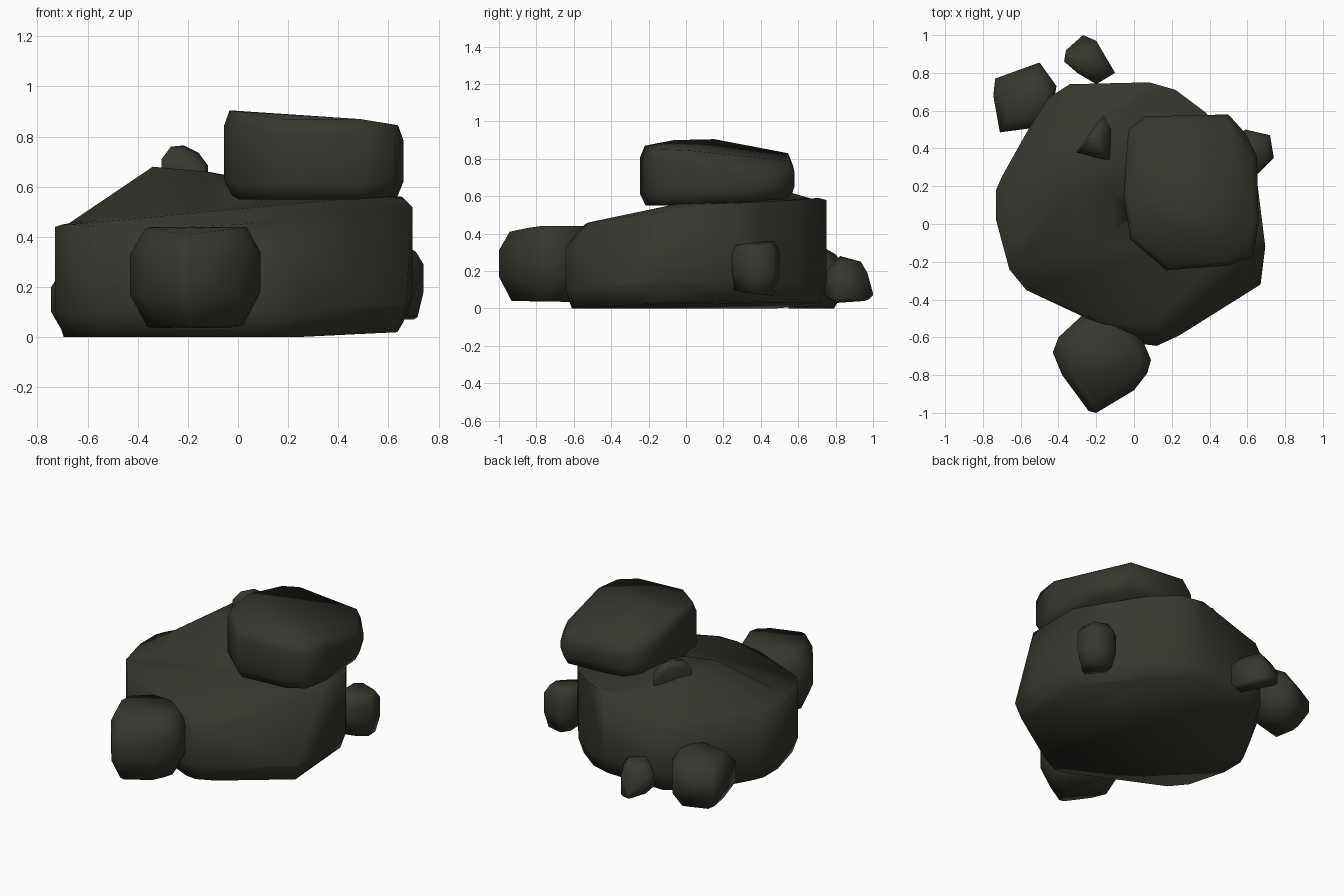
import bpy, bmesh, math

stone = bpy.data.materials.new("dark olive stone")
stone.diffuse_color = (0.039, 0.038, 0.029, 1)


def rings(outline, low, high, scale_low, scale_high):
    """Outline rows are x, y, bottom, top; the widest band sits between low and high."""
    cx = (min(p[0] for p in outline) + max(p[0] for p in outline)) / 2
    cy = (min(p[1] for p in outline) + max(p[1] for p in outline)) / 2
    pts = []
    for x, y, zb, zt in outline:
        for z, s in ((zb, scale_low), (zb + low, 1), (zt - high, 1), (zt, scale_high)):
            pts.append((cx + (x - cx) * s, cy + (y - cy) * s, z))
    return pts


def finish(me):
    for p in me.polygons:
        p.use_smooth = True
    me.set_sharp_from_angle(angle=math.radians(80))


def rock(name, pts):
    """Wrap one convex stone around the points."""
    bm = bmesh.new()
    verts = [bm.verts.new(p) for p in pts]
    res = bmesh.ops.convex_hull(bm, input=verts, use_existing_faces=False)
    loose = {g for g in res["geom_interior"] + res["geom_unused"]
             if isinstance(g, bmesh.types.BMVert)}
    bmesh.ops.delete(bm, geom=list(loose), context='VERTS')
    bmesh.ops.recalc_face_normals(bm, faces=bm.faces[:])
    me = bpy.data.meshes.new(name)
    bm.to_mesh(me)
    bm.free()
    me.materials.append(stone)
    finish(me)
    ob = bpy.data.objects.new(name, me)
    bpy.context.collection.objects.link(ob)
    return ob


# Large base boulder: tilted slab plus a raised hump on the left
base = [(-.73, .02, 0, .44), (-.73, .18, 0, .44), (-.70, .25, 0, .44),
        (-.56, .50, 0, .43), (-.45, .67, .02, .42), (-.34, .74, .02, .45),
        (.08, .75, .03, .58), (.22, .71, .03, .59), (.38, .59, .03, .58),
        (.52, .40, .04, .57), (.655, .20, .04, .56), (.66, -.02, .04, .55),
        (.695, -.12, .06, .52), (.67, -.32, .02, .13), (.24, -.59, 0, .35),
        (.12, -.645, 0, .33), (.04, -.635, 0, .31), (-.20, -.51, 0, .44),
        (-.57, -.35, 0, .44), (-.66, -.24, 0, .45), (-.70, -.08, 0, .45)]
front_lip = [(.0, -.54, .45), (.12, -.52, .46), (.58, -.02, .565)]
hump = [(-.34, .16, .68), (-.13, .18, .66), (-.35, .45, .65), (-.12, .42, .66),
        (-.71, .10, .43), (-.66, .28, .42), (-.55, .46, .42), (-.43, .66, .41),
        (-.33, .72, .44), (-.60, -.10, .45), (-.40, -.08, .49), (-.20, -.12, .49),
        (.0, .05, .53), (.30, .30, .55), (.10, .73, .57), (.34, .58, .575),
        (-.3, .2, .3), (.0, .5, .3)]
slab = rock("base_boulder", rings(base, .10, .0, .95, 1) + front_lip)
top = rock("hump_helper", hump)
top.hide_render = True
union = slab.modifiers.new("join hump", 'BOOLEAN')
union.operation = 'UNION'
union.solver = 'EXACT'
union.object = top
bpy.context.view_layer.update()
joined = bpy.data.meshes.new_from_object(
    slab.evaluated_get(bpy.context.evaluated_depsgraph_get()))
slab.modifiers.clear()
slab.data = joined
finish(joined)
bpy.data.objects.remove(top)

# Flat boulder resting on top, lower at its back right corner
cap = [(-.03, .50, .60, .84), (.06, .57, .60, .83), (.50, .58, .59, .79),
       (.59, .48, .58, .75), (.65, .36, .57, .76), (.66, .0, .56, .845),
       (.63, -.17, .56, .85), (.50, -.22, .55, .87), (.17, -.245, .55, .87),
       (.04, -.13, .55, .89), (-.02, -.08, .55, .90), (-.055, .15, .57, .905)]
rock("top_boulder", rings(cap, .06, .06, .93, .94))

# Rounded boulder at the front
front = [(-.20, -1, .04, .41), (-.24, -.99, .04, .41), (-.38, -.80, .04, .43),
         (-.43, -.68, .04, .43), (-.40, -.60, .04, .44), (-.27, -.48, .035, .44),
         (-.10, -.49, .035, .44), (.03, -.58, .035, .44), (.09, -.72, .05, .44),
         (.07, -.79, .05, .44), (0, -.88, .04, .43)]
rock("front_boulder", rings(front, .13, .10, .74, .78))

# Small stones around the base and on the hump
small = {
    "back_left_stone": ([(-.71, .485, 0, .31), (-.745, .68, 0, .28), (-.735, .77, 0, .26),
                         (-.50, .855, .0, .29), (-.41, .73, .02, .34),
                         (-.45, .52, .02, .34)], .10, .08, .65, .7),
    "back_stone": ([(-.37, .86, .10, .26), (-.36, .92, .08, .24), (-.27, 1, .05, .14),
                    (-.20, .97, .04, .25), (-.10, .80, .03, .24),
                    (-.20, .74, .05, .24), (-.30, .80, .09, .28)], .02, .06, .85, .65),
    "right_stone": ([(.53, .46, .08, .36), (.59, .50, .07, .36), (.72, .47, .07, .35),
                     (.74, .35, .08, .34), (.66, .27, .09, .34),
                     (.60, .23, .10, .34), (.50, .30, .10, .34)], .10, .05, .8, .75),
    "hump_stone": ([(-.305, .38, .58, .76), (-.22, .50, .58, .765), (-.16, .575, .58, .73),
                    (-.12, .50, .58, .735), (-.13, .34, .58, .73),
                    (-.20, .35, .58, .75)], .06, .05, .85, .6),
}
for name, spec in small.items():
    rock(name, rings(*spec))
